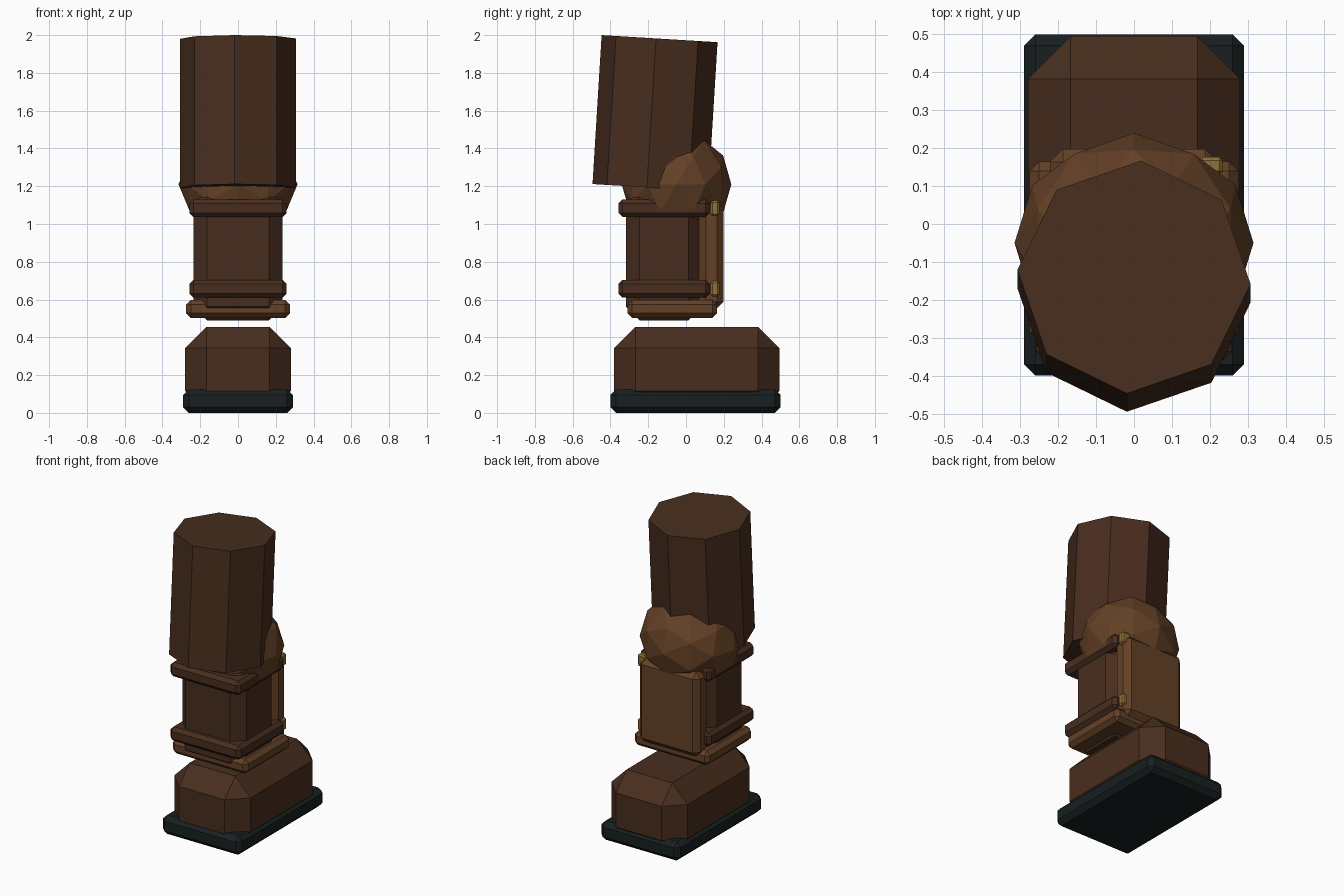
import bpy, bmesh
from math import radians
from mathutils import Matrix, Vector

if "Cube" in bpy.data.objects:
    bpy.data.objects.remove(bpy.data.objects["Cube"])


def material(name, rgb):
    m = bpy.data.materials.new(name)
    m.diffuse_color = (*rgb, 1)
    m.use_nodes = True
    m.node_tree.nodes["Principled BSDF"].inputs["Base Color"].default_value = m.diffuse_color
    return m


DARK = material("dark_leather", (0.065, 0.027, 0.013))
LIGHT = material("light_leather", (0.127, 0.052, 0.019))
GOLD = material("brass", (0.27, 0.16, 0.035))
RUBBER = material("rubber", (0.009, 0.014, 0.015))


def finish(name, bm, mat):
    bmesh.ops.recalc_face_normals(bm, faces=bm.faces)
    me = bpy.data.meshes.new(name)
    bm.to_mesh(me)
    bm.free()
    me.materials.append(mat)
    ob = bpy.data.objects.new(name, me)
    bpy.context.collection.objects.link(ob)
    return ob


def chamfer_box(name, x, y, z, bevel, mat):
    """Box given by (min, max) ranges with flat chamfers on every edge."""
    bm = bmesh.new()
    bmesh.ops.create_cube(bm, size=1)
    for v in bm.verts:
        v.co = Vector([lo + (c + 0.5) * (hi - lo)
                       for c, (lo, hi) in zip(v.co, (x, y, z))])
    bmesh.ops.bevel(bm, geom=bm.edges[:], offset=bevel, segments=1,
                    profile=0.5, affect='EDGES')
    return finish(name, bm, mat)


# Boot
chamfer_box("sole", (-0.29, 0.29), (-0.40, 0.50), (0, 0.125), 0.03, RUBBER)
chamfer_box("foot", (-0.28, 0.28), (-0.38, 0.495), (0.004, 0.456), 0.113, DARK)

# Shin, ankle cuff and rear guard
chamfer_box("shin", (-0.235, 0.235), (-0.317, 0.085), (0.49, 1.18), 0.072, DARK)
chamfer_box("ankle_cuff", (-0.275, 0.275), (-0.31, 0.165), (0.503, 0.598), 0.025, LIGHT)
chamfer_box("rear_guard", (-0.222, 0.222), (0.07, 0.198), (0.553, 1.11), 0.035, LIGHT)

# Straps with a brass clasp each
for label, z in (("lower", 0.657), ("upper", 1.084)):
    chamfer_box(label + "_strap", (-0.258, 0.258), (-0.358, 0.125),
                (z - 0.047, z + 0.047), 0.022, DARK)
    chamfer_box(label + "_clasp", (0.17, 0.235), (0.13, 0.177),
                (z - 0.04, z + 0.04), 0.01, GOLD)

# Knee: faceted ball turned so that its edges line up with the axes
bm = bmesh.new()
bmesh.ops.create_icosphere(bm, subdivisions=2, radius=1)
bm.transform(Matrix.Translation((0, -0.05, 1.21))
             @ Matrix.Diagonal((0.315, 0.29, 0.29, 1))
             @ Matrix.Rotation(radians(-31.717), 4, 'Y'))
finish("knee", bm, LIGHT)

# Thigh: leaning eight-sided prism
bm = bmesh.new()
bmesh.ops.create_cone(bm, cap_ends=True, segments=8, radius1=0.308,
                      radius2=0.308, depth=0.79)
bm.transform(Matrix.Translation((0, -0.164, 1.587))
             @ Matrix.Rotation(radians(-3.5), 4, 'X')
             @ Matrix.Rotation(radians(-3.5), 4, 'Z'))
finish("thigh", bm, DARK)
